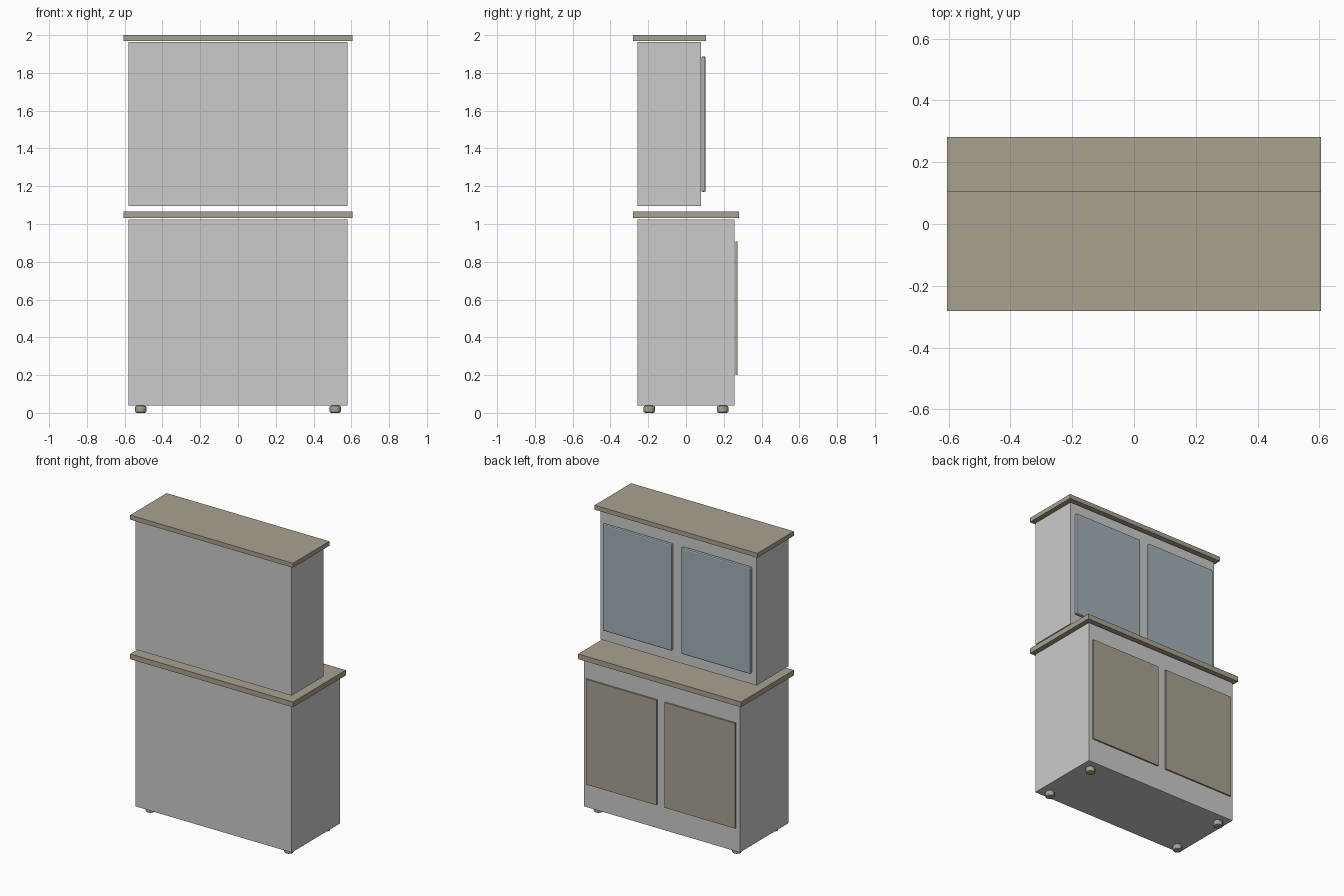
import bpy

if "Cube" in bpy.data.objects:
    bpy.data.objects.remove(bpy.data.objects["Cube"])


def material(name, rgb):
    m = bpy.data.materials.new(name)
    m.diffuse_color = (*rgb, 1)
    m.use_nodes = True
    m.node_tree.nodes["Principled BSDF"].inputs["Base Color"].default_value = m.diffuse_color
    return m


wood = material("wood", (0.40, 0.36, 0.28))
glass = material("glass", (0.36, 0.44, 0.48))


def bevel(ob, width, segments):
    mod = ob.modifiers.new("bevel", 'BEVEL')
    mod.width = width
    mod.segments = segments
    mod.limit_method = 'ANGLE'
    mod.angle_limit = 0.9


def box(name, x, y, z, mat=None, edge=0):
    """Box from (min, max) pairs on each axis."""
    bpy.ops.mesh.primitive_cube_add(size=1, location=[sum(a) / 2 for a in (x, y, z)])
    ob = bpy.context.object
    ob.name = name
    ob.scale = [a[1] - a[0] for a in (x, y, z)]
    bpy.ops.object.transform_apply(location=False, rotation=False, scale=True)
    if mat:
        ob.data.materials.append(mat)
    if edge:
        bevel(ob, edge, 2)
    return ob


# Cabinet bodies
box("lower_cabinet", (-0.58, 0.58), (-0.258, 0.256), (0.04, 1.025))
box("upper_cabinet", (-0.58, 0.58), (-0.258, 0.08), (1.095, 1.963))

# Overhanging boards
box("counter_top", (-0.605, 0.605), (-0.281, 0.281), (1.032, 1.067), wood)
box("top_board", (-0.605, 0.605), (-0.281, 0.106), (1.97, 2.0), wood)

# Door pairs on the +y side
for side, s in (("left", -1), ("right", 1)):
    box(side + "_lower_door", sorted((s * 0.03, s * 0.555)), (0.262, 0.272),
        (0.20, 0.907), wood)
    box(side + "_glass_door", sorted((s * 0.035, s * 0.55)), (0.081, 0.104),
        (1.17, 1.887), glass, 0.008)

# Small rounded feet
for side, s in (("left", -1), ("right", 1)):
    for end, t in (("front", -1), ("back", 1)):
        bpy.ops.mesh.primitive_cylinder_add(vertices=12, radius=0.03, depth=0.038,
                                            location=(s * 0.515, t * 0.195, 0.019))
        foot = bpy.context.object
        foot.name = f"{end}_{side}_foot"
        foot.data.materials.append(wood)
        bevel(foot, 0.009, 2)
